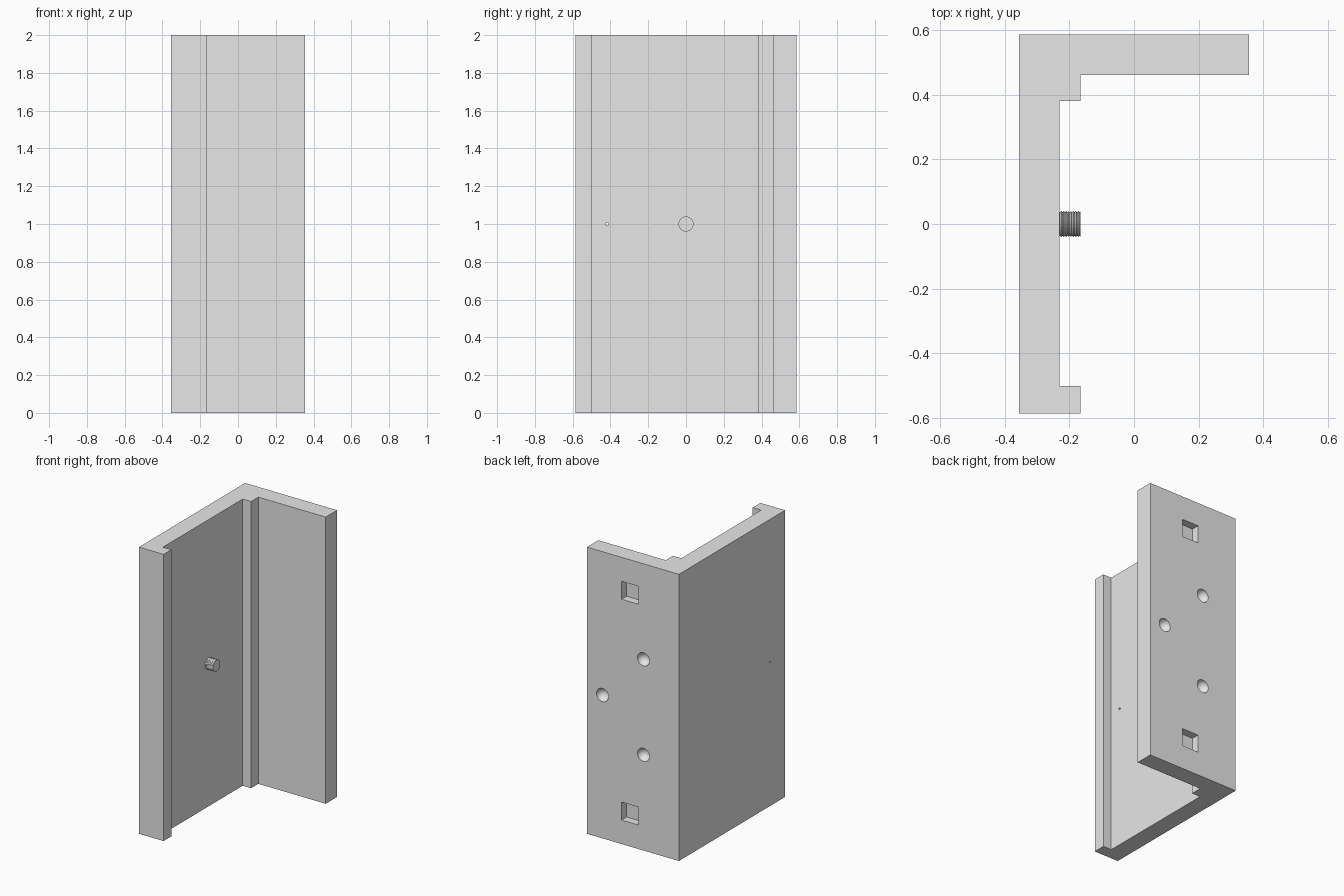
import bpy
import bmesh
import math
from mathutils import Matrix, Vector

cube = bpy.data.objects.get("Cube")
if cube:
    bpy.data.objects.remove(cube, do_unlink=True)

HEIGHT = 2.0
BACK = 0.585

grey = bpy.data.materials.new("plain grey")
grey.use_nodes = True
grey.diffuse_color = (0.8, 0.8, 0.8, 1)
grey.node_tree.nodes["Principled BSDF"].inputs["Base Color"].default_value = (0.8, 0.8, 0.8, 1)


def make_object(name, bm):
    bmesh.ops.recalc_face_normals(bm, faces=bm.faces)
    mesh = bpy.data.meshes.new(name)
    bm.to_mesh(mesh)
    bm.free()
    mesh.materials.append(grey)
    obj = bpy.data.objects.new(name, mesh)
    bpy.context.collection.objects.link(obj)
    return obj


def activate(obj):
    bpy.ops.object.select_all(action='DESELECT')
    obj.select_set(True)
    bpy.context.view_layer.objects.active = obj


# Angle bracket: one cross-section with two lips, extruded upward
outline = [(-0.355, -BACK), (-0.165, -BACK), (-0.165, -0.5), (-0.23, -0.5),
           (-0.23, 0.38), (-0.165, 0.38), (-0.165, 0.46), (0.355, 0.46),
           (0.355, BACK), (-0.355, BACK)]
bm = bmesh.new()
base = bm.faces.new([bm.verts.new((x, y, 0)) for x, y in outline])
top = bmesh.ops.extrude_face_region(bm, geom=[base])
bmesh.ops.translate(bm, vec=(0, 0, HEIGHT),
                    verts=[v for v in top["geom"] if isinstance(v, bmesh.types.BMVert)])
bracket = make_object("angle_bracket", bm)

# Pockets, dimples and pin hole, gathered in one cutter
bm = bmesh.new()
for z in (0.23, 1.77):
    bmesh.ops.create_cube(bm, size=1, matrix=Matrix.Translation((0.023, BACK, z))
                          @ Matrix.Diagonal((0.13, 0.11, 0.125, 1)))
for x, z in ((-0.081, 0.667), (-0.081, 1.333), (0.235, 1.0)):
    bmesh.ops.create_uvsphere(bm, u_segments=32, v_segments=17, radius=0.046,
                              matrix=Matrix.Translation((x, BACK, z)))
bmesh.ops.create_cone(bm, cap_ends=True, segments=16, radius1=0.008, radius2=0.008, depth=0.3,
                      matrix=Matrix.Translation((-0.29, -0.418, 1))
                      @ Matrix.Rotation(math.pi / 2, 4, 'Y'))
cutter = make_object("hole_cutter", bm)
cutter.hide_render = True

cut = bracket.modifiers.new("holes", 'BOOLEAN')
cut.operation = 'DIFFERENCE'
cut.solver = 'EXACT'
cut.object = cutter
activate(bracket)
bpy.ops.object.modifier_apply(modifier=cut.name)
bpy.data.objects.remove(cutter, do_unlink=True)
activate(bracket)
bpy.ops.object.shade_smooth_by_angle(angle=math.radians(30))

# Threaded stud: zigzag profile spun about its own axis
ridges = 9
start, end = -0.232, -0.165
pitch = (end - start) / ridges
profile = [(start, 0)]
for i in range(ridges):
    profile += [(start + i * pitch, 0.04), (start + (i + 0.5) * pitch, 0.036)]
profile += [(end, 0.04), (end, 0)]
bm = bmesh.new()
verts = [bm.verts.new((x, r, 1)) for x, r in profile]
edges = [bm.edges.new(pair) for pair in zip(verts, verts[1:])]
bmesh.ops.spin(bm, geom=verts + edges, cent=Vector((0, 0, 1)), axis=(1, 0, 0),
               angle=2 * math.pi, steps=32, use_duplicate=False)
bmesh.ops.remove_doubles(bm, verts=bm.verts, dist=0.0001)
stud = make_object("threaded_stud", bm)
activate(stud)
bpy.ops.object.shade_smooth_by_angle(angle=math.radians(30))
